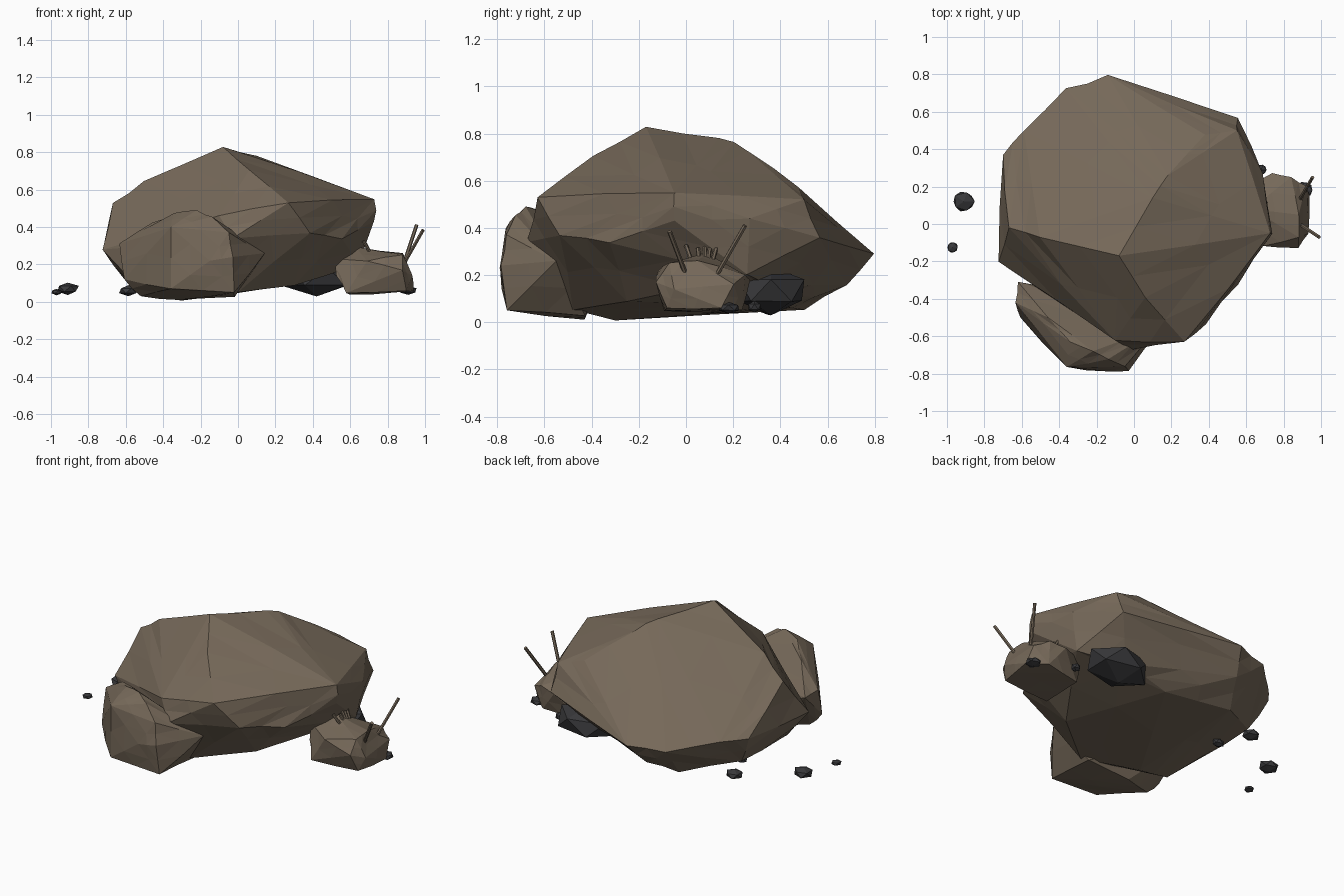
import bpy, bmesh, random
from mathutils import Vector

if "Cube" in bpy.data.objects:
    bpy.data.objects.remove(bpy.data.objects["Cube"])

random.seed(4)


def material(name, rgb):
    m = bpy.data.materials.new(name)
    m.diffuse_color = (*rgb, 1)
    m.use_nodes = True
    m.node_tree.nodes["Principled BSDF"].inputs["Base Color"].default_value = m.diffuse_color
    return m


BROWN = material("brown_rock", (0.18, 0.14, 0.10))
DARK = material("dark_stone", (0.04, 0.04, 0.043))


def finish(bm, name, mat):
    bmesh.ops.recalc_face_normals(bm, faces=bm.faces)
    me = bpy.data.meshes.new(name)
    bm.to_mesh(me)
    bm.free()
    me.materials.append(mat)
    ob = bpy.data.objects.new(name, me)
    bpy.context.collection.objects.link(ob)
    return ob


def rock(name, pts, rough):
    """Faceted rock: hull of corner points, edges split and roughened."""
    bm = bmesh.new()
    for p in pts:
        bm.verts.new(p)
    bmesh.ops.convex_hull(bm, input=bm.verts)
    loose = [v for v in bm.verts if not v.link_faces]
    bmesh.ops.delete(bm, geom=loose, context='VERTS')
    corners = set(bm.verts)
    bmesh.ops.subdivide_edges(bm, edges=bm.edges[:], cuts=1, use_grid_fill=True)
    bmesh.ops.triangulate(bm, faces=bm.faces[:])
    bm.normal_update()
    for v in bm.verts:
        if v not in corners:
            v.co += v.normal * random.uniform(-0.5, 1) * rough
            v.co.z = max(v.co.z, 0)
    return finish(bm, name, BROWN)


def stone(name, centre, size):
    """Small dark pebble from a squashed, jittered icosphere."""
    bm = bmesh.new()
    bmesh.ops.create_icosphere(bm, subdivisions=1, radius=1)
    for v in bm.verts:
        k = random.uniform(0.92, 1.06)
        v.co = Vector(centre) + Vector(a * s * k for a, s in zip(v.co, size))
    return finish(bm, name, DARK)


def stick(name, a, b, r):
    a, b = Vector(a), Vector(b)
    bm = bmesh.new()
    bmesh.ops.create_cone(bm, cap_ends=True, segments=6, radius1=r, radius2=r,
                          depth=(b - a).length)
    rot = (b - a).to_track_quat('Z', 'Y').to_matrix().to_4x4()
    rot.translation = (a + b) / 2
    bm.transform(rot)
    return finish(bm, name, BROWN)


# Main boulder: crown, rim, then undercut base
rock("main_boulder", [
    (-.08, -.17, .83), (.04, .05, .785), (.10, .14, .78), (.18, .26, .73),
    (.38, .48, .575), (.55, .50, .52), (-.28, -.14, .72), (-.5, -.07, .64),
    (.06, -.39, .70),
    (-.67, -.02, .53), (-.1, -.62, .46), (.27, -.63, .53), (.73, -.05, .55),
    (.73, -.05, .43), (.69, .27, .44), (.55, .56, .36), (.08, .71, .32),
    (-.14, .79, .29), (-.36, .72, .28), (-.59, .5, .32), (-.70, .37, .32),
    (-.72, -.2, .28), (-.03, -.67, .34), (.38, -.53, .37), (.55, -.32, .34),
    (-.6, -.1, .12), (-.6, .3, .13), (-.5, -.3, .04), (-.3, -.3, .01),
    (0, -.48, .05), (.3, -.25, .09), (.65, .26, .20), (.4, .4, .15),
    (-.3, .5, .06), (-.2, .68, .16), (.1, .4, .07),
], .010)

# Front left boulder leaning on the main one
rock("front_boulder", [
    (-.63, -.42, .31), (-.62, -.31, .30), (-.61, -.5, .12), (-.52, -.5, .03),
    (-.32, -.43, .01), (-.36, -.765, .07), (-.02, -.76, .05), (-.02, -.43, .03),
    (-.36, -.765, .40), (-.15, -.79, .22), (-.03, -.78, .24), (-.05, -.76, .37),
    (-.14, -.72, .45), (-.22, -.68, .49), (-.34, -.63, .47), (-.46, -.5, .42),
    (.04, -.67, .27), (.14, -.55, .26),
], .006)

# Small right rock
rock("right_rock", [
    (.52, .0, .23), (.53, .15, .22), (.63, .08, .29), (.70, .1, .265),
    (.88, .05, .26), (.88, -.07, .25), (.69, -.12, .22), (.88, -.13, .17),
    (.74, .27, .18), (.84, .25, .20), (.92, .2, .16), (.93, -.05, .14),
    (.94, .15, .06), (.9, -.08, .06), (.58, -.09, .05), (.6, .2, .04),
    (.84, .24, .05), (.53, -.03, .14),
], .006)

# Two long twigs and a row of short ones on the right rock
stick("long_twig_1", (.885, .0, .20), (.99, -.07, .385), .010)
stick("long_twig_2", (.885, .13, .20), (.955, .25, .41), .010)
for i, y in enumerate((.0, .05, .08, .10, .13)):
    stick(f"short_twig_{i + 1}", (.72, .03 + y * .6, .24),
          (.67 + .01 * (i % 2), y, .325 - .012 * (i % 2)), .009)

# Dark stones around and under the boulders
for i, (c, s) in enumerate([
    ((.42, .36, .135), (.22, .16, .10)),
    ((-.91, .12, .07), (.063, .06, .034)),
    ((-.97, -.125, .053), (.032, .032, .018)),
    ((-.585, .35, .06), (.055, .05, .028)),
    ((-.50, .16, .06), (.04, .03, .025)),
    ((.91, .18, .062), (.05, .05, .025)),
    ((.68, .29, .065), (.03, .03, .025)),
]):
    stone(f"dark_stone_{i + 1}", c, s)
